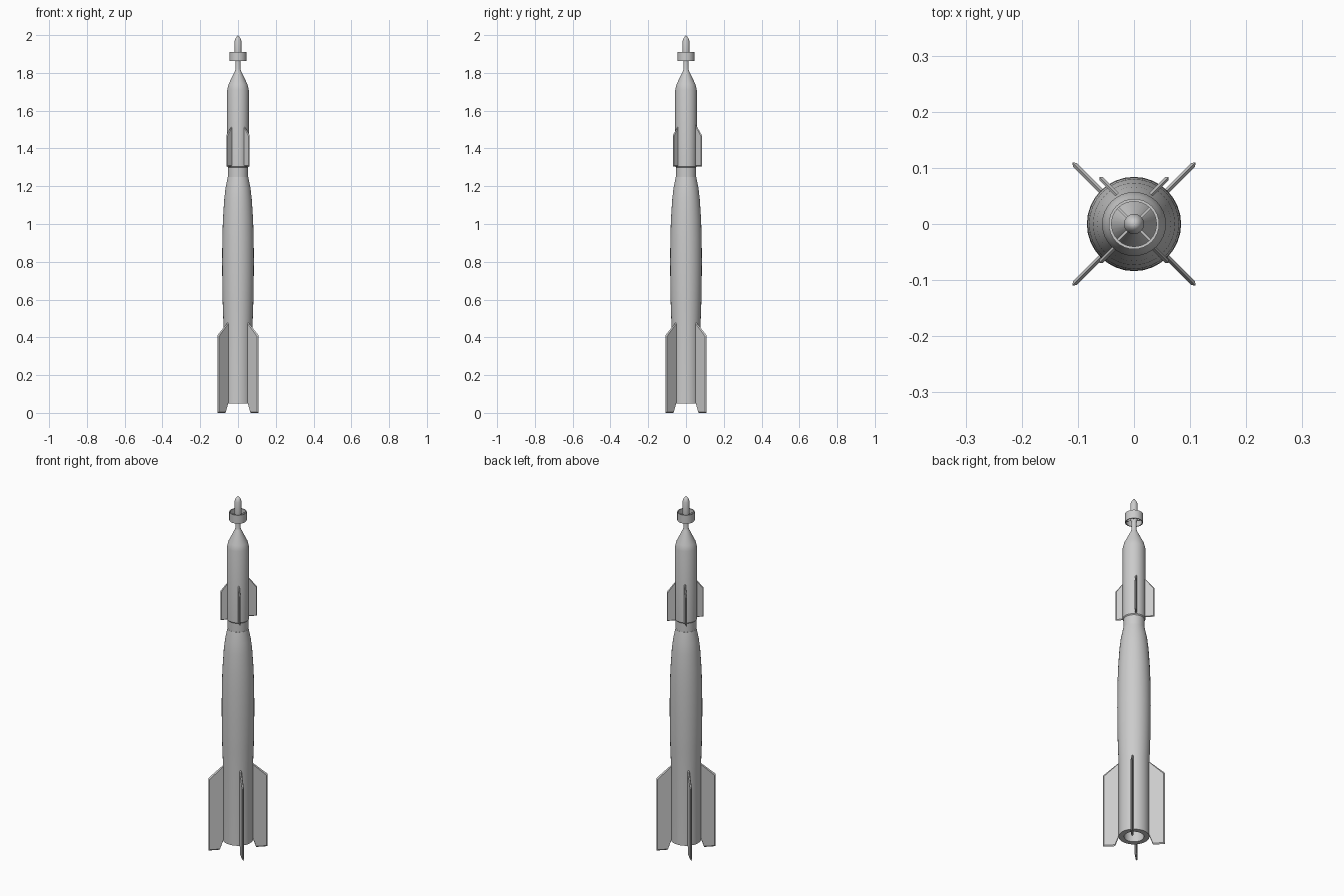
import bpy, bmesh, math
from mathutils import Matrix, Vector

if "Cube" in bpy.data.objects:
    bpy.data.objects.remove(bpy.data.objects["Cube"])


def finish(bm, name, smooth=True):
    bmesh.ops.remove_doubles(bm, verts=bm.verts, dist=1e-6)
    bmesh.ops.recalc_face_normals(bm, faces=bm.faces)
    me = bpy.data.meshes.new(name)
    bm.to_mesh(me)
    bm.free()
    ob = bpy.data.objects.new(name, me)
    bpy.context.collection.objects.link(ob)
    if smooth:
        bpy.ops.object.select_all(action='DESELECT')
        bpy.context.view_layer.objects.active = ob
        ob.select_set(True)
        bpy.ops.object.shade_smooth_by_angle(angle=math.radians(25))
    return ob


def lathe(name, profile, closed=False, sides=32):
    """Spin an (r, z) profile around the z axis."""
    bm = bmesh.new()
    vs = [bm.verts.new((r, 0, z)) for r, z in profile]
    es = [bm.edges.new(p) for p in zip(vs, vs[1:])]
    if closed:
        es.append(bm.edges.new((vs[-1], vs[0])))
    bmesh.ops.spin(bm, geom=vs + es, cent=(0, 0, 0), axis=(0, 0, 1),
                   angle=2 * math.pi, steps=sides, use_duplicate=False)
    return finish(bm, name)


def plate(name, outline, thick, angle, origin=(0, 0), edge=0.0):
    """Upright plate from an (r, z) outline; the rim is thinned by a bevelled edge."""
    bm = bmesh.new()
    c = Vector((sum(p[0] for p in outline), sum(p[1] for p in outline))) / len(outline)
    mid = [bm.verts.new((r, 0, z)) for r, z in outline]
    for s in (1, -1):
        side = []
        for r, z in outline:
            dr = edge if r > c.x else 0
            dz = edge * (1 if z < c.y else -1)
            side.append(bm.verts.new((r - dr, s * thick / 2, z + dz)))
        bm.faces.new(side)
        n = len(outline)
        for i in range(n):
            j = (i + 1) % n
            bm.faces.new((mid[i], mid[j], side[j], side[i]))
    bm.transform(Matrix.Translation((origin[0], origin[1], 0)) @ Matrix.Rotation(angle, 4, 'Z'))
    return finish(bm, name, smooth=False)


# Main body with hollow tail
lathe("body", [(0, 0.12), (0.05, 0.12), (0.05, 0.05), (0.077, 0.05), (0.077, 0.47),
               (0.081, 0.58), (0.083, 0.68), (0.084, 0.8), (0.083, 0.92), (0.08, 1.02),
               (0.073, 1.13), (0.066, 1.19), (0.054, 1.25), (0, 1.25)])

# Guidance section: neck, cylinder, cone and thin stalk
lathe("guidance_section", [(0, 1.24), (0.053, 1.24), (0.053, 1.3), (0.057, 1.305), (0.057, 1.71),
                           (0.05, 1.74), (0.016, 1.81), (0.013, 1.82), (0.013, 1.87), (0, 1.87)])

# Seeker probe and its ring
lathe("seeker_probe", [(0, 1.86), (0.013, 1.86), (0.018, 1.88), (0.018, 1.97),
                       (0.013, 1.983), (0, 2.0)], sides=24)
lathe("seeker_ring", [(0.045, 1.862), (0.045, 1.91), (0.04, 1.91), (0.04, 1.862)], closed=True)
for i in range(4):
    a = math.pi / 4 + i * math.pi / 2
    plate("ring_vane", [(0.01, 1.872), (0.042, 1.872), (0.042, 1.9), (0.01, 1.9)], 0.004, a)

# Tail fins
fin = [(0.07, 0.055), (0.077, 0.05), (0.095, 0.0), (0.155, 0.0), (0.155, 0.41), (0.07, 0.485)]
for i in range(4):
    a = math.pi / 4 + i * math.pi / 2
    plate("tail_fin", fin, 0.01, a, edge=0.006)

# Control fins on the guidance section
canard = [(0.0, 1.305), (0.045, 1.305), (0.045, 1.47), (0.0, 1.525)]
for sx in (1, -1):
    for sy, y0 in ((1, 0.053), (-1, 0.039)):
        a = math.atan2(sy, sx)
        plate("control_fin", canard, 0.008, a, origin=(sx * 0.03, sy * y0 - sy * 0.001), edge=0.004)
